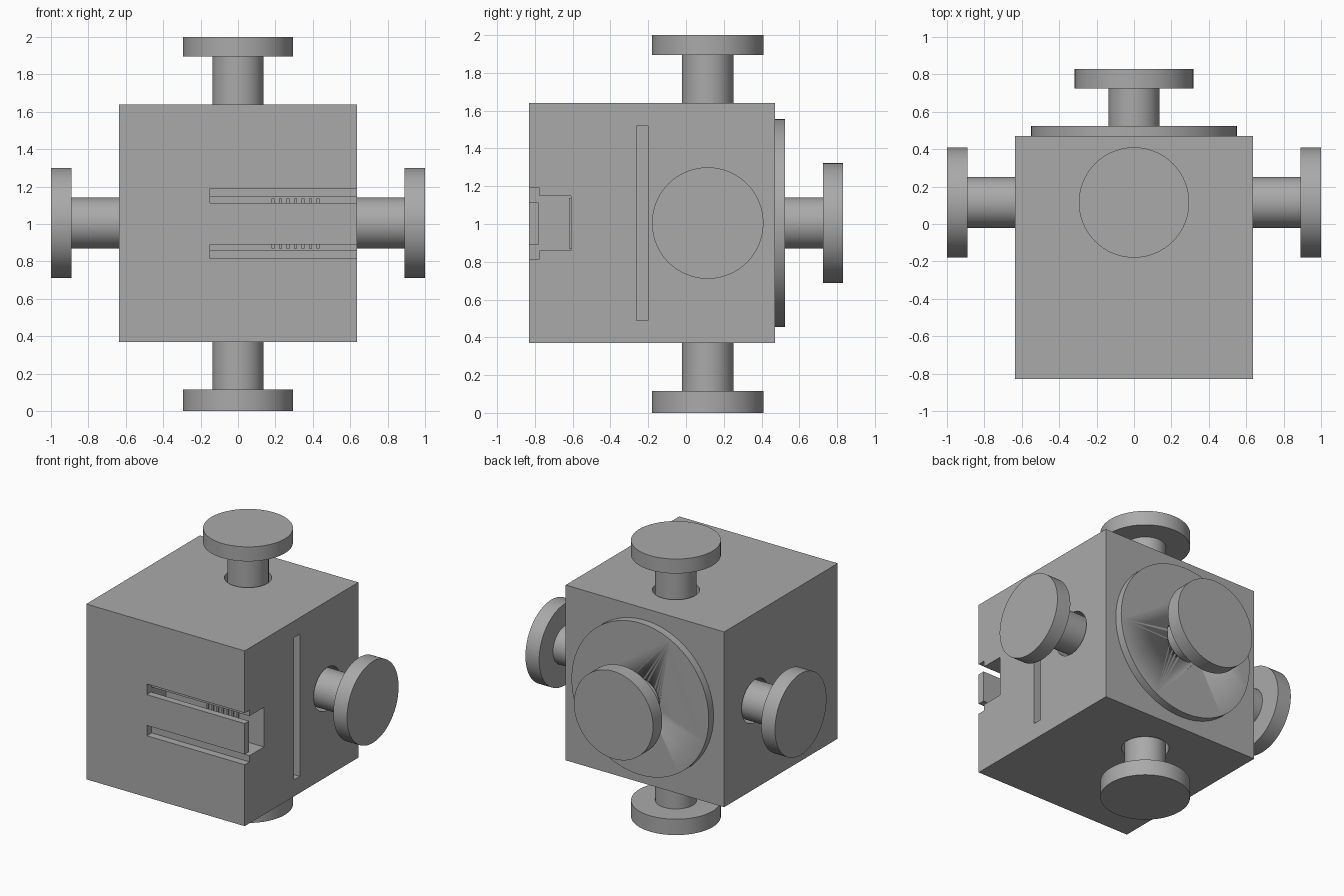
import bpy
import math
from mathutils import Vector

if "Cube" in bpy.data.objects:
    bpy.data.objects.remove(bpy.data.objects["Cube"], do_unlink=True)

grey = bpy.data.materials.new("plain grey")
grey.use_nodes = True
COLOUR = (0.4, 0.4, 0.4, 1)
grey.diffuse_color = COLOUR
grey.node_tree.nodes["Principled BSDF"].inputs["Base Color"].default_value = COLOUR

HUB = Vector((0, 0.115, 1.005))


def box(name, low, high):
    low, high = Vector(low), Vector(high)
    bpy.ops.mesh.primitive_cube_add(size=1, location=(low + high) / 2)
    ob = bpy.context.object
    ob.name = name
    ob.scale = high - low
    bpy.ops.object.transform_apply(location=False, rotation=False, scale=True)
    ob.data.materials.append(grey)
    return ob


def rod(name, axis, start, end, radius):
    """Cylinder along an axis through the hub, between two distances from it."""
    axis = Vector(axis)
    bpy.ops.mesh.primitive_cylinder_add(
        vertices=96, radius=radius, depth=end - start,
        location=HUB + axis * (start + end) / 2,
        rotation=axis.to_track_quat('Z', 'Y').to_euler())
    ob = bpy.context.object
    ob.name = name
    ob.data.materials.append(grey)
    bpy.ops.object.shade_smooth_by_angle(angle=math.radians(30))
    return ob


def cut(target, cutter):
    mod = target.modifiers.new(cutter.name, 'BOOLEAN')
    mod.operation = 'DIFFERENCE'
    mod.solver = 'EXACT'
    mod.object = cutter
    cutter.hide_render = True
    cutter.hide_set(True)
    cutter.display_type = 'WIRE'


# Main block and the round plate on its back
body = box("body", (-0.635, -0.83, 0.37), (0.635, 0.47, 1.64))
back_plate = rod("back_plate", (0, 1, 0), 0.355, 0.41, 0.55)

# Stepped channel at the front and plate slot in the side
cut(body, box("front_channel_cutter", (-0.15, -0.9, 0.815), (0.7, -0.775, 1.19)))
cut(body, box("rear_channel_cutter", (-0.15, -0.8, 0.86), (0.7, -0.61, 1.147)))
cut(body, box("side_slot_cutter", (-0.5, -0.263, 0.49), (0.7, -0.2, 1.52)))

# Front bar and raised marks at the back of the channel
box("front_bar", (-0.15, -0.83, 0.89), (0.635, -0.78, 1.113))
for i in range(7):
    x = 0.18 + i * 0.04
    box(f"channel_mark_{i + 1}", (x, -0.62, 0.87), (x + 0.015, -0.609, 1.137))

# Flanged stems: direction, block face, flange start, flange end, flange radius
stems = {
    "left": ((1, 0, 0), 0.635, 0.89, 1.0, 0.295),
    "right": ((-1, 0, 0), 0.635, 0.89, 1.0, 0.295),
    "top": ((0, 0, 1), 0.635, 0.89, 0.995, 0.295),
    "bottom": ((0, 0, -1), 0.635, 0.89, 1.005, 0.295),
    "back": ((0, 1, 0), 0.355, 0.61, 0.715, 0.317),
}
for side, (axis, face, inner, outer, radius) in stems.items():
    bore = rod(f"{side}_bore_cutter", axis, face - 0.25, face + 0.1, 0.155)
    cut(body, bore)
    if side == "back":
        cut(back_plate, bore)
    rod(f"{side}_stem", axis, face - 0.25, inner + 0.01, 0.136)
    rod(f"{side}_flange", axis, inner, outer, radius)
